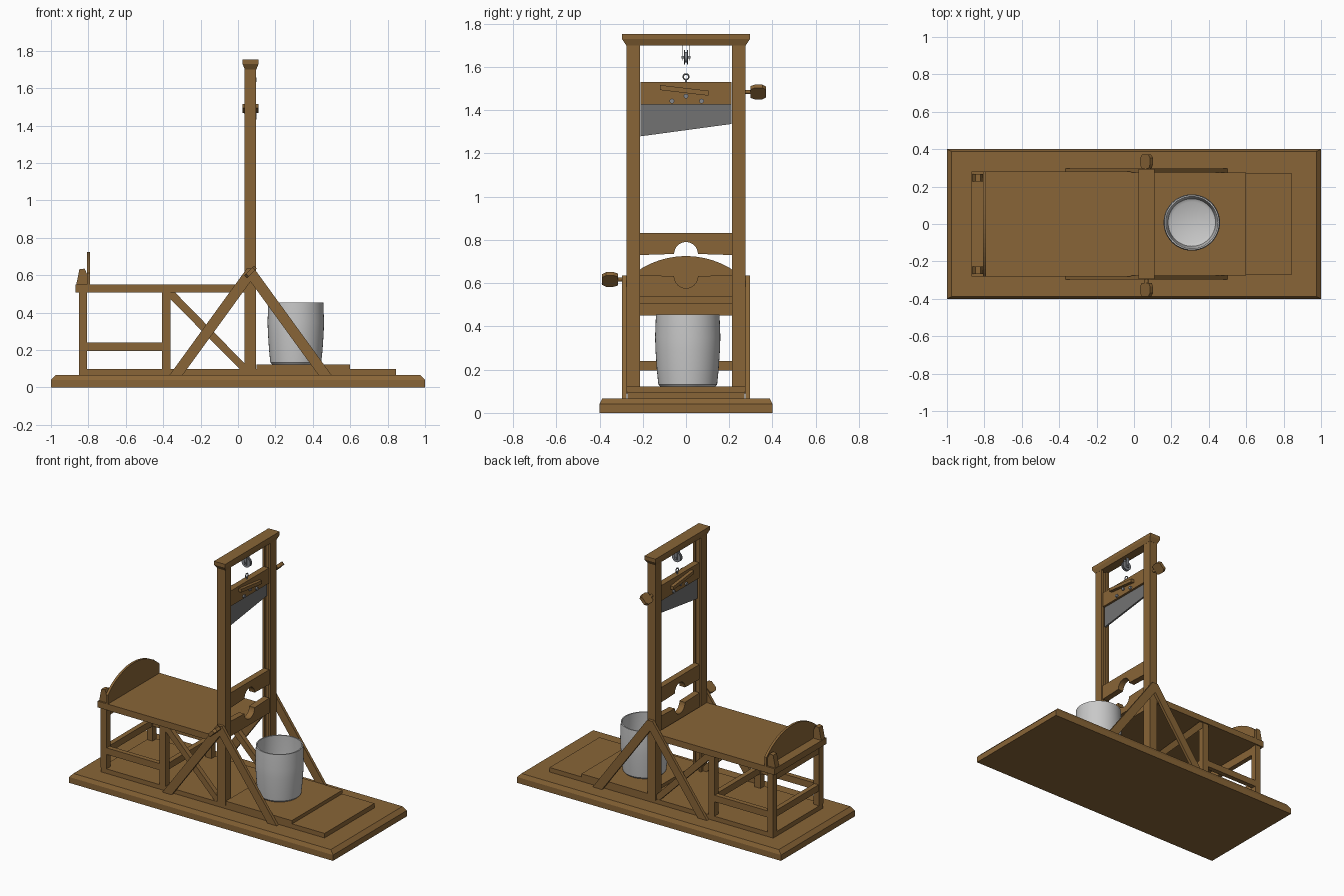
import bpy, bmesh, math
from mathutils import Vector, Matrix

if "Cube" in bpy.data.objects:
    bpy.data.objects.remove(bpy.data.objects["Cube"])


def material(name, rgb):
    m = bpy.data.materials.new(name)
    m.use_nodes = True
    m.diffuse_color = (*rgb, 1)
    m.node_tree.nodes["Principled BSDF"].inputs["Base Color"].default_value = (*rgb, 1)
    return m


WOOD = material("brown wood", (0.25, 0.13, 0.038))
STEEL = material("blade steel", (0.17, 0.17, 0.17))
IRON = material("iron hardware", (0.24, 0.25, 0.27))
PAIL = material("pale metal", (0.58, 0.58, 0.58))
CX = 0.067  # centre of the upright frame


def finish(name, bm, mat, smooth=False):
    bmesh.ops.recalc_face_normals(bm, faces=bm.faces)
    me = bpy.data.meshes.new(name)
    bm.to_mesh(me)
    bm.free()
    me.materials.append(mat)
    ob = bpy.data.objects.new(name, me)
    bpy.context.collection.objects.link(ob)
    if smooth:
        bpy.ops.object.select_all(action="DESELECT")
        ob.select_set(True)
        bpy.context.view_layer.objects.active = ob
        bpy.ops.object.shade_smooth_by_angle(angle=math.radians(35))
    return ob


def loft(name, rings, mat, smooth=False):
    """Closed solid through rings of points."""
    bm = bmesh.new()
    loops = [[bm.verts.new(p) for p in r] for r in rings]
    n = len(loops[0])
    for a, b in zip(loops, loops[1:]):
        for i in range(n):
            j = (i + 1) % n
            bm.faces.new((a[i], a[j], b[j], b[i]))
    bm.faces.new(loops[0])
    bm.faces.new(loops[-1])
    return finish(name, bm, mat, smooth)


def prism(name, pts, axis, a, b, mat=WOOD):
    """Profile extruded along an axis; points use the other two axes in order."""
    def place(p, h):
        v = list(p)
        v.insert("xyz".index(axis), h)
        return v
    return loft(name, [[place(p, h) for p in pts] for h in (a, b)], mat)


def box(name, x0, x1, y0, y1, z0, z1, mat=WOOD):
    return prism(name, [(x0, y0), (x1, y0), (x1, y1), (x0, y1)], "z", z0, z1, mat)


def stack(name, layers):
    """Rectangular layers given as centre x, half x, half y, height."""
    return loft(name, [[(c + sx * hx, sy * hy, z) for sx, sy in
                        ((-1, -1), (1, -1), (1, 1), (-1, 1))]
                       for c, hx, hy, z in layers], WOOD)


def arc(cy, cz, r, start, end, n):
    return [(cy + r * math.cos(math.radians(start + (end - start) * i / n)),
             cz + r * math.sin(math.radians(start + (end - start) * i / n)))
            for i in range(n + 1)]


def rod(name, centre, axis, radius, length, mat=IRON, sides=16):
    bm = bmesh.new()
    turn = Vector((0, 0, 1)).rotation_difference(Vector(axis)).to_matrix().to_4x4()
    bmesh.ops.create_cone(bm, cap_ends=True, segments=sides, radius1=radius, radius2=radius,
                          depth=length, matrix=Matrix.Translation(centre) @ turn)
    return finish(name, bm, mat, True)


# Stepped base
stack("base", [(0, 1, 0.4, 0), (0, 1, 0.4, 0.04), (0, 0.975, 0.388, 0.066)])
box("floor_plank", -0.85, 0.845, -0.27, 0.27, 0.066, 0.097)
box("pail_plank", 0.1, 0.6, -0.275, 0.275, 0.097, 0.121)

# Uprights with inner grooves, braces, bed legs and rails on both sides
for s, side in ((1, "left"), (-1, "right")):
    inner, deep, outer = s * 0.213, s * 0.228, s * 0.276
    prism("upright_" + side,
          [(0.036, outer), (0.036, inner), (0.052, inner), (0.052, deep),
           (0.082, deep), (0.082, inner), (0.097, inner), (0.097, outer)], "z", 0.09, 1.71)
    for d, end in ((-1, "bed"), (1, "pail")):
        prism(f"brace_{end}_{side}",
              [(CX + d * x, z) for x, z in
               ((0.433, 0.066), (0.363, 0.066), (-0.025, 0.6), (0.0, 0.635), (0.02, 0.635))],
              "y", s * 0.276, s * 0.296)
    y0, y1 = s * 0.228, s * 0.272
    box("end_leg_" + side, -0.85, -0.807, y0, y1, 0.097, 0.506)
    box("middle_leg_" + side, -0.405, -0.36, y0, y1, 0.097, 0.506)
    box("side_rail_" + side, -0.81, -0.4, s * 0.235, s * 0.268, 0.195, 0.24)
    prism("diagonal_" + side, [(-0.36, 0.506), (-0.36, 0.47), (0.01, 0.097),
                               (0.038, 0.097), (0.038, 0.125), (-0.335, 0.506)],
          "y", s * 0.235, s * 0.268)
    prism("headboard_bracket_" + side, [(-0.865, 0.548), (-0.848, 0.632), (-0.82, 0.635),
                                        (-0.805, 0.6), (-0.805, 0.548)],
          "y", s * 0.228, s * 0.268)

# Bed, cross rails and rounded headboard
box("bed", -0.868, 0.036, -0.28, 0.28, 0.506, 0.549)
box("end_cross_rail", -0.845, -0.812, -0.23, 0.23, 0.195, 0.24)
box("middle_cross_rail", -0.4, -0.365, -0.23, 0.23, 0.195, 0.24)
box("end_apron", -0.845, -0.812, -0.23, 0.23, 0.45, 0.506)
prism("headboard", [(0.28, 0.549)] + arc(0, 0.325, 0.4, 45.6, 134.4, 24) + [(-0.28, 0.549)],
      "x", -0.806, -0.79)

# Flared top beam
stack("top_beam", [(CX, 0.031, 0.277, 1.7), (CX, 0.042, 0.295, 1.728), (CX, 0.042, 0.295, 1.752)])

# Neck boards with half-round cutouts
prism("upper_neck_board", [(0.213, 0.73), (0.213, 0.832), (-0.213, 0.832), (-0.213, 0.73)]
      + arc(0, 0.735, 0.055, 180, 0, 16), "x", 0.046, 0.088)
prism("lower_neck_board", [(-0.213, 0.638), (-0.213, 0.535), (0.213, 0.535), (0.213, 0.638)]
      + arc(0, 0.632, 0.055, 0, -180, 16), "x", 0.046, 0.088)

# Blade, its carrier, tilted bar and bolts
box("blade_carrier", 0.046, 0.088, -0.21, 0.21, 1.425, 1.53)
prism("blade", [(-0.21, 1.43), (-0.21, 1.279), (0.21, 1.336), (0.21, 1.43)],
      "x", 0.061, 0.073, STEEL)
prism("carrier_bar", [(-0.12, 1.493), (0.103, 1.467), (0.103, 1.49), (-0.12, 1.516)],
      "x", 0.024, 0.11)
for i, (y, z) in enumerate(((-0.065, 1.442), (0, 1.465), (0.072, 1.442))):
    rod(f"bolt_{i + 1}", (CX, y, z), (1, 0, 0), 0.011, 0.062)

# Lifting ring
bpy.ops.mesh.primitive_torus_add(major_radius=0.013, minor_radius=0.0035, major_segments=24,
                                 minor_segments=8, location=(CX, 0, 1.554),
                                 rotation=(0, math.pi / 2, 0))
ring = bpy.context.object
ring.name = "lifting_ring"
ring.data.materials.append(IRON)
bpy.ops.object.shade_smooth_by_angle()
rod("ring_stem", (CX, 0, 1.535), (0, 0, 1), 0.005, 0.02)

# Pulley with grooved wheel
for s in (-1, 1):
    box("pulley_cheek", CX - 0.01, CX + 0.01, s * 0.013, s * 0.017, 1.63, 1.702, IRON)
    rod("pulley_flange", (CX, s * 0.007, 1.645), (0, 1, 0), 0.033, 0.006, sides=24)
rod("pulley_hub", (CX, 0, 1.645), (0, 1, 0), 0.024, 0.012, sides=24)
rod("pulley_pin", (CX, 0, 1.645), (0, 1, 0), 0.006, 0.042)

# Flat winged pins through the uprights
outline = [(-0.037, 0.02), (-0.028, 0), (0.028, 0), (0.037, 0.02),
           (0.037, 0.055), (0.024, 0.073), (-0.024, 0.073), (-0.037, 0.055)]
for name, s, start, z in (("blade_pin", 1, 0.298, 1.484), ("neck_pin", -1, 0.315, 0.617)):
    rod(name + "_shaft", (CX, s * 0.28, z), (0, 1, 0), 0.01, 0.09, WOOD, 12)
    rings = []
    for t in (-0.011, 0.011):
        rings.append([(CX + (w - t) * 0.707, s * (start + h), z + (w + t) * 0.707)
                      for w, h in outline])
    loft(name + "_handle", rings, WOOD)

# Hollow pail
profile = [(0.126, 0.121), (0.136, 0.132), (0.143, 0.2), (0.149, 0.29), (0.151, 0.35),
           (0.147, 0.455), (0.139, 0.455), (0.142, 0.35), (0.14, 0.29), (0.134, 0.2),
           (0.127, 0.145), (0.11, 0.135)]
loft("pail", [[(0.309 + r * math.cos(math.tau * i / 48), 0.008 + r * math.sin(math.tau * i / 48), z)
               for i in range(48)] for r, z in profile], PAIL, True)
